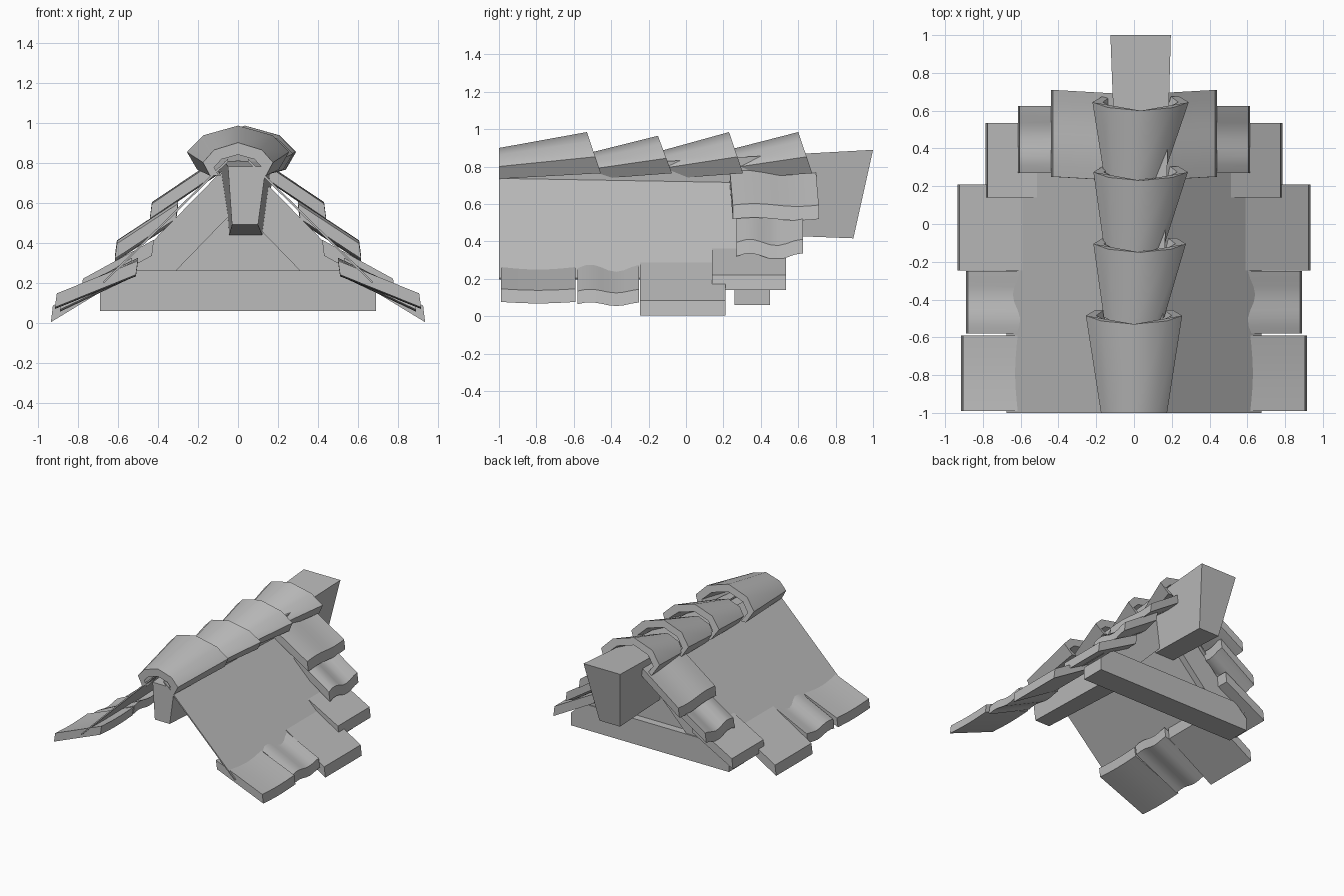
import bpy
import math

cube = bpy.data.objects.get("Cube")
if cube:
    bpy.data.objects.remove(cube, do_unlink=True)

grey = bpy.data.materials.new("plain_grey")
grey.use_nodes = True
COLOUR = (0.5, 0.5, 0.5, 1)
grey.diffuse_color = COLOUR
grey.node_tree.nodes["Principled BSDF"].inputs["Base Color"].default_value = COLOUR


def loft(name, rings, smooth=None):
    """Solid skinned through closed rings that share a point count."""
    n = len(rings[0])
    verts = [p for ring in rings for p in ring]
    faces = [list(range(n))[::-1], [len(verts) - n + i for i in range(n)]]
    for r in range(len(rings) - 1):
        a = r * n
        for i in range(n):
            j = (i + 1) % n
            faces.append([a + i, a + j, a + n + j, a + n + i])
    mesh = bpy.data.meshes.new(name)
    mesh.from_pydata(verts, [], faces)
    mesh.materials.append(grey)
    obj = bpy.data.objects.new(name, mesh)
    bpy.context.collection.objects.link(obj)
    bpy.ops.object.select_all(action="DESELECT")
    obj.select_set(True)
    bpy.context.view_layer.objects.active = obj
    bpy.ops.object.mode_set(mode="EDIT")
    bpy.ops.mesh.select_all(action="SELECT")
    bpy.ops.mesh.normals_make_consistent(inside=False)
    bpy.ops.object.mode_set(mode="OBJECT")
    if smooth:
        bpy.ops.object.shade_smooth_by_angle(angle=math.radians(smooth))
    return obj


def prism(name, outline, y0, y1):
    return loft(name, [[(x, y, z) for x, z in outline] for y in (y0, y1)])


def flat_tile(name, side, inner, outer, y0, y1, thick, wave=0.0, turns=1.0, skew=0.0):
    """Slab sloping from inner (x, z) to outer (x, z), rippled across its width."""
    (xa, za), (xb, zb) = inner, outer
    steps = 8 if wave else 1
    rings = []
    for s in range(steps + 1):
        t = s / steps
        y = y0 + (y1 - y0) * t
        dz = wave * math.sin(2 * math.pi * turns * t)
        rings.append([
            (side * xa, y - skew, za + dz), (side * xb, y, zb + dz),
            (side * (xb + 0.01), y, zb + dz - thick),
            (side * (xa + 0.01), y - skew, za + dz - thick)])
    loft(name, rings, 35)


# Arched ridge tiles, each flaring toward the back
ARCH = [(-0.8, 0), (-1, 0.4), (-0.68, 0.78), (0, 1), (0.68, 0.78), (1, 0.4), (0.8, 0)]


def ridge_ring(y, slant, cx, half, low, top):
    height = top - low
    outer = [(cx + half * x, y + slant * (1 - f), low + height * f) for x, f in ARCH]
    inner = [(cx + (half - 0.055) * x, y + slant * (1 - f), low + (height - 0.06) * f)
             for x, f in reversed(ARCH)]
    return outer + inner


RIDGE = [  # front y, back y, back centre, front half, back half, front top, back top
    (-1.0, -0.53, 0.0, 0.175, 0.255, 0.90, 0.985),
    (-0.53, -0.15, 0.03, 0.16, 0.245, 0.87, 0.965),
    (-0.15, 0.23, 0.035, 0.16, 0.25, 0.88, 0.985),
    (0.23, 0.60, 0.035, 0.16, 0.255, 0.89, 0.985),
]
for k, (ya, yb, cx, ha, hb, ta, tb) in enumerate(RIDGE):
    loft(f"ridge_tile_{k + 1}",
         [ridge_ring(ya, 0 if k == 0 else 0.06, 0.0, ha, 0.735, ta),
          ridge_ring(yb, 0.075, cx, hb, 0.765, tb)], 40)

# Tapered ridge beam
loft("ridge_beam", [
    [(-0.03, -0.995, 0.49), (0.10, -0.995, 0.49), (0.14, -0.995, 0.78), (-0.05, -0.995, 0.78)],
    [(-0.05, 0.895, 0.417), (0.13, 0.895, 0.417), (0.195, 1.0, 0.89), (-0.125, 1.0, 0.89)]])

for side, word in ((1, "left"), (-1, "right")):
    # Thin roof sheet
    prism(f"{word}_roof_sheet",
          [(side * x, z) for x, z in
           ((0.05, 0.82), (0.675, 0.205), (0.67, 0.197), (0.05, 0.805))], -1.0, 0.45)
    # Rafter in the gable
    prism(f"{word}_rafter",
          [(side * x, z) for x, z in
           ((0, 0.58), (0.31, 0.26), (0.57, 0.26), (0.05, 0.79), (0, 0.79))], 0.27, 0.44)
    # Eave tiles
    flat_tile(f"{word}_eave_tile_1", side, (0.5, 0.31), (0.905, 0.147), -0.99, -0.59, 0.07, -0.008, 0.5)
    flat_tile(f"{word}_eave_tile_2", side, (0.5, 0.315), (0.88, 0.135), -0.58, -0.25, 0.07, 0.01, 1.2)
    flat_tile(f"{word}_eave_tile_3", side, (0.53, 0.325), (0.925, 0.085), -0.245, 0.21, 0.082)
    # Stepped tiles up the gable edge
    flat_tile(f"{word}_gable_tile_1", side, (0.42, 0.415), (0.775, 0.22), 0.14, 0.535, 0.08)
    flat_tile(f"{word}_gable_tile_2", side, (0.30, 0.595), (0.605, 0.395), 0.27, 0.625, 0.075, 0.017, 1.25)
    flat_tile(f"{word}_gable_tile_3", side, (0.08, 0.83), (0.43, 0.595), 0.25, 0.71, 0.075, 0.008, 1.0, 0.02)

# Tie beam and recessed gable wall
prism("tie_beam", [(-0.69, 0.06), (0.69, 0.06), (0.69, 0.16), (0.58, 0.26),
                   (-0.58, 0.26), (-0.69, 0.16)], 0.26, 0.45)
prism("gable_wall", [(-0.35, 0.24), (0.35, 0.24), (0, 0.6)], 0.32, 0.39)
